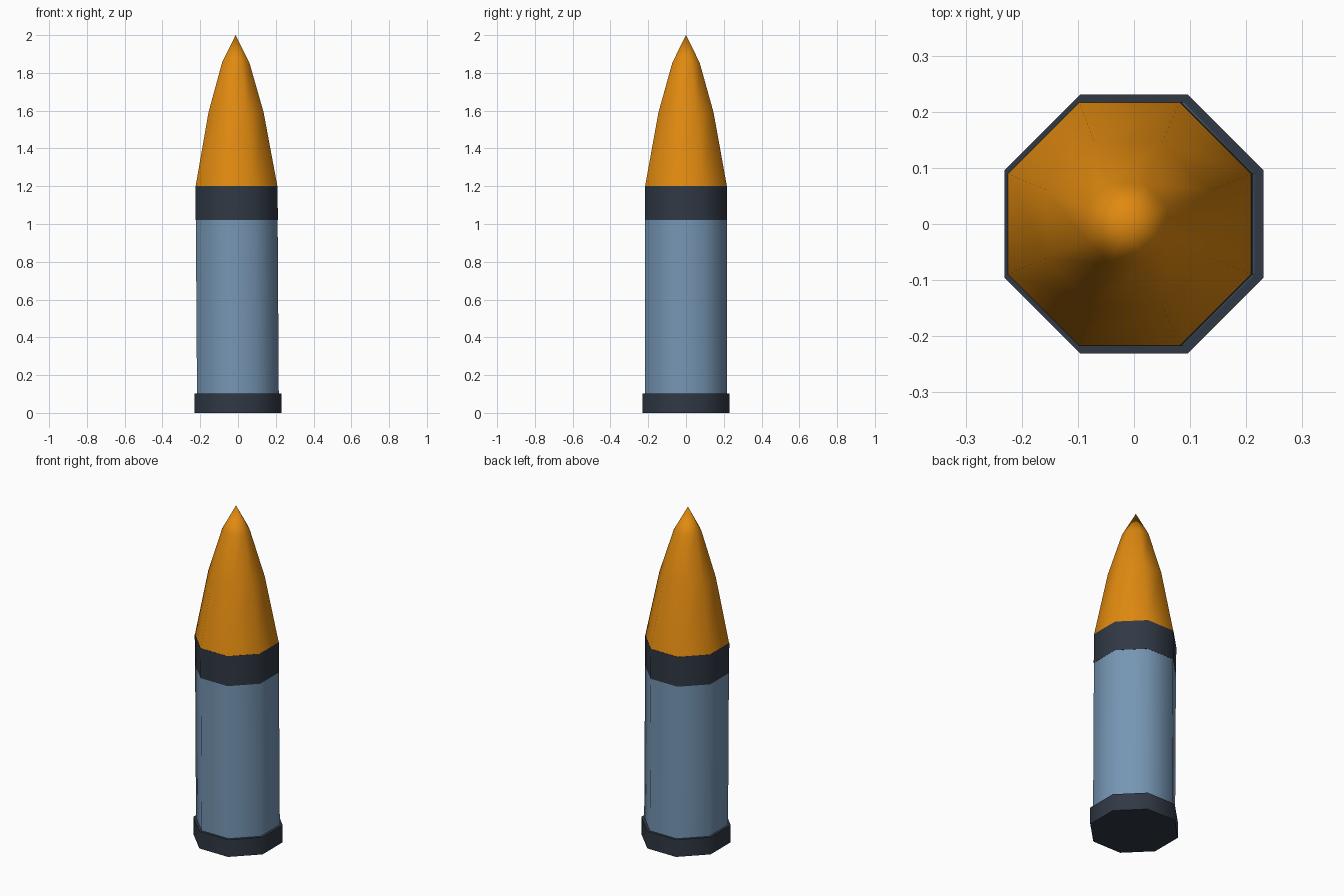
import bpy, bmesh, math

if "Cube" in bpy.data.objects:
    bpy.data.objects.remove(bpy.data.objects["Cube"])

SIDES = 8
LEAN = -0.0065          # the shell leans very slightly to -x


def material(name, rgb):
    m = bpy.data.materials.new(name)
    m.diffuse_color = (*rgb, 1)
    m.use_nodes = True
    m.node_tree.nodes["Principled BSDF"].inputs["Base Color"].default_value = m.diffuse_color
    return m


orange = material("orange", (0.75, 0.254, 0.005))
blue = material("steel blue", (0.181, 0.305, 0.456))
dark = material("dark slate", (0.03, 0.04, 0.058))


def lathe(name, profile, mat, lean=LEAN):
    """Octagonal solid from (flat-to-axis distance, z) rings; 0 makes a tip."""
    bm = bmesh.new()
    rings = []
    for a, z in profile:
        r, cx = a / math.cos(math.pi / SIDES), lean * z
        if a == 0:
            rings.append([bm.verts.new((cx, 0, z))] * SIDES)
            continue
        rings.append([bm.verts.new((cx + r * math.cos(t), r * math.sin(t), z))
                      for t in ((i + 0.5) * math.tau / SIDES for i in range(SIDES))])
    for lo, hi in zip(rings, rings[1:]):
        for i in range(SIDES):
            j = (i + 1) % SIDES
            bm.faces.new(list(dict.fromkeys((lo[i], lo[j], hi[j], hi[i]))))
    for ring in (rings[0], rings[-1]):
        if len(set(ring)) == SIDES:
            bm.faces.new(ring)
    bmesh.ops.recalc_face_normals(bm, faces=bm.faces)
    # smooth round the sides, sharp at the end caps
    for f in bm.faces:
        f.smooth = True
    for e in bm.edges:
        e.smooth = e.calc_face_angle(0) < math.radians(60)
    me = bpy.data.meshes.new(name)
    bm.to_mesh(me)
    bm.free()
    me.materials.append(mat)
    ob = bpy.data.objects.new(name, me)
    bpy.context.collection.objects.link(ob)
    return ob


# Base rim, casing, band and pointed nose
lathe("base_rim", [(0.231, 0), (0.231, 0.103)], dark, 0)
lathe("casing", [(0.2165, 0.004), (0.2165, 1.02)], blue)
lathe("band", [(0.2175, 1.02), (0.2175, 1.2)], dark)
lathe("nose", [(0.2165, 1.2), (0.146, 1.59), (0.072, 1.855), (0, 2.0)], orange)
